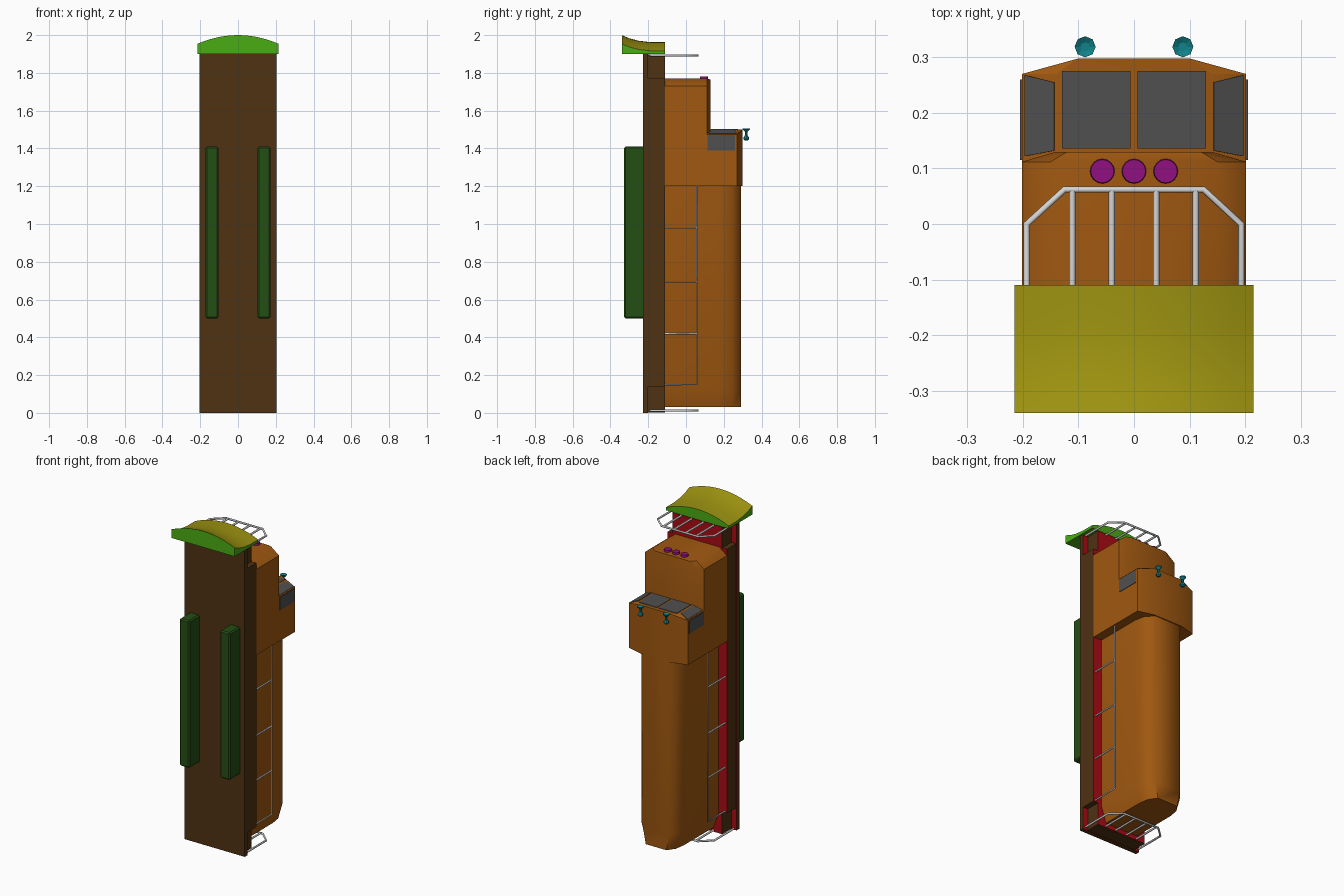
import bpy, bmesh, math
from mathutils import Vector

if "Cube" in bpy.data.objects:
    bpy.data.objects.remove(bpy.data.objects["Cube"])


def material(name, rgb):
    # rgb is 0-255 display colour, converted to linear
    col = [((c / 255 + 0.055) / 1.055) ** 2.4 if c > 10 else c / 255 / 12.92 for c in rgb] + [1]
    m = bpy.data.materials.new(name)
    m.use_nodes = True
    m.diffuse_color = col
    m.node_tree.nodes["Principled BSDF"].inputs["Base Color"].default_value = col
    return m


ORANGE = material("orange_paint", (160, 88, 16))
BROWN = material("dark_brown", (78, 50, 18))
RED = material("deck_red", (170, 12, 20))
TANK = material("dark_green", (36, 78, 20))
GREEN = material("bright_green", (74, 172, 20))
OLIVE = material("olive_yellow", (156, 146, 16))
TEAL = material("teal", (16, 130, 138))
PURPLE = material("purple", (145, 16, 128))
GLASS = material("grey_glass", (80, 80, 80))
RAIL = material("pale_rail", (212, 212, 212))


def finish(name, bm, mats, rule=None, smooth=None):
    bmesh.ops.remove_doubles(bm, verts=bm.verts, dist=1e-5)
    bmesh.ops.recalc_face_normals(bm, faces=bm.faces)
    for f in bm.faces:
        f.material_index = int(rule(f)) if rule else 0
    me = bpy.data.meshes.new(name)
    bm.to_mesh(me)
    bm.free()
    ob = bpy.data.objects.new(name, me)
    bpy.context.collection.objects.link(ob)
    for m in mats:
        me.materials.append(m)
    if smooth:
        bpy.ops.object.select_all(action='DESELECT')
        ob.select_set(True)
        bpy.context.view_layer.objects.active = ob
        bpy.ops.object.shade_smooth_by_angle(angle=math.radians(smooth))
    return ob


def loft(name, rings, mats, rule=None, smooth=None):
    """Skin a list of equal-length point rings and cap both ends."""
    bm = bmesh.new()
    vs = [[bm.verts.new(p) for p in r] for r in rings]
    n = len(vs[0])
    for a, b in zip(vs, vs[1:]):
        for i in range(n):
            j = (i + 1) % n
            bm.faces.new((a[i], a[j], b[j], b[i]))
    bm.faces.new(vs[0])
    bm.faces.new(vs[-1])
    return finish(name, bm, mats, rule, smooth)


def box(name, lo, hi, mats, rule=None, bevel=0):
    bm = bmesh.new()
    bmesh.ops.create_cube(bm, size=1)
    for v in bm.verts:
        v.co = [(a + b) / 2 + c * (b - a) for a, b, c in zip(lo, hi, v.co)]
    if bevel:
        bmesh.ops.bevel(bm, geom=bm.edges[:], offset=bevel, segments=1, affect='EDGES')
    return finish(name, bm, mats, rule)


def mirrored(half):
    return half + [(-x, v) for x, v in reversed(half)]


def tubes(name, paths, radius):
    cu = bpy.data.curves.new(name, 'CURVE')
    cu.dimensions = '3D'
    cu.bevel_depth = radius
    cu.bevel_resolution = 1
    cu.use_fill_caps = True
    for pts in paths:
        sp = cu.splines.new('POLY')
        sp.points.add(len(pts) - 1)
        for p, co in zip(sp.points, pts):
            p.co = (*co, 1)
    cu.materials.append(RAIL)
    ob = bpy.data.objects.new(name, cu)
    bpy.context.collection.objects.link(ob)
    bpy.ops.object.select_all(action='DESELECT')
    ob.select_set(True)
    bpy.context.view_layer.objects.active = ob
    bpy.ops.object.convert(target='MESH')


def pane(name, pts, direction):
    d = Vector(direction).normalized() * 0.003
    loft(name, [[Vector(p) - d for p in pts], [Vector(p) + d for p in pts]], [GLASS])


# Chassis: base plate, centre deck and side decks that leave corner step wells
red_top = lambda f: f.normal.y > 0.5
box("chassis_plate", (-.205, -.227, 0), (.205, -.2, 1.9), [BROWN, RED], red_top)
box("centre_deck", (-.17, -.2, 0.002), (.17, -.11, 1.898), [BROWN, RED], red_top)
box("side_deck", (-.203, -.2, .14), (.203, -.11, 1.77), [BROWN, RED], red_top)

# Underside tanks
for s, side in ((1, "left"), (-1, "right")):
    x0, x1 = sorted((s * .104, s * .172))
    box(side + "_tank", (x0, -.327, .5), (x1, -.22, 1.41), [TANK], bevel=.008)

# Long hood with a narrowed tail end
hood = mirrored([(.145, -.11), (.145, .18), (.132, .245), (.09, .292)])
loft("long_hood", [[(x * w, y, z) for x, y in hood] for z, w in ((.03, .78), (.13, 1), (1.25, 1))],
     [ORANGE], smooth=50)

# Cab with angled corners and a sloping roof edge
cab = mirrored([(.202, 1.2), (.202, 1.475), (.14, 1.5)])
roof = mirrored([(.1, 1.2), (.1, 1.5), (.1, 1.5)])
loft("cab", [[(x, y, z) for x, z in cab] for y in (-.11, .27)] + [[(x, .298, z) for x, z in roof]],
     [ORANGE], smooth=25)

# Short nose in front of the cab
nose = mirrored([(.202, 1.4), (.202, 1.73), (.15, 1.77)])
nose_top = mirrored([(.14, 1.4), (.14, 1.73), (.12, 1.765)])
loft("short_nose", [[(x, y, z) for x, z in nose] for y in (-.11, .112)]
     + [[(x, .13, z) for x, z in nose_top]], [ORANGE], smooth=40)

# Windows
for s, side in ((1, "left"), (-1, "right")):
    pane(side + "_windscreen", [(s * x, y, 1.5) for x, y in ((.006, .136), (.13, .136), (.13, .275), (.006, .275))],
         (0, 0, 1))
    pane(side + "_corner_window",
         [(s * .143, .132, 1.499), (s * .196, .122, 1.4775), (s * .196, .268, 1.4775), (s * .143, .255, 1.499)],
         (s * .38, 0, .92))
    pane(side + "_side_window", [(s * .202, y, z) for y, z in ((.115, 1.39), (.26, 1.39), (.26, 1.47), (.115, 1.47))],
         (s, 0, 0))

# Headlights
for i in (-1, 0, 1):
    bm = bmesh.new()
    bmesh.ops.create_cone(bm, cap_ends=True, segments=16, radius1=.023, radius2=.021, depth=.02)
    bmesh.ops.translate(bm, verts=bm.verts, vec=(i * .057, .095, 1.772))
    finish("headlight", bm, [PURPLE], smooth=30)

# Horns: eight-sided flared bells
profile = [(.008, 1.443), (.016, 1.45), (.014, 1.46), (.006, 1.47), (.006, 1.487), (.019, 1.5), (.019, 1.505), (.008, 1.499)]
for s, side in ((1, "left"), (-1, "right")):
    loft(side + "_horn", [[(s * .088 + r * math.cos(a * math.pi / 4), .319 + r * math.sin(a * math.pi / 4), z)
                           for a in range(8)] for r, z in profile], [TEAL])

# Arched plough: olive blade surface, green elsewhere
rings = []
for k in range(-6, 7):
    x = .215 * k / 6
    top = 2 - .046 * (k / 6) ** 2
    rings.append([(x, -.34, 1.9), (x, -.11, 1.9), (x, -.11, top - .037), (x, -.19, top - .037),
                  (x, -.25, top - .03), (x, -.3, top - .017), (x, -.34, top)])
loft("plough", rings, [GREEN, OLIVE], lambda f: f.normal.z > .3, smooth=40)

# End railings
half = [(.193, -.19), (.193, 0), (.125, .062)]
for name, z in (("front_railing", 1.893), ("rear_railing", .012)):
    paths = [[(x, y, z) for x, y in mirrored(half)]]
    paths += [[(x, -.115, z), (x, .062, z)] for x in (-.111, -.04, .04, .111)]
    tubes(name, paths, .006)

# Side railings
for s, side in ((1, "left"), (-1, "right")):
    x = s * .19
    paths = [[(x, -.115, .15), (x, .058, .15), (x, .058, 1.21)]]
    paths += [[(x, -.115, z), (x, .058, z)] for z in (.42, .695, .98)]
    tubes(side + "_side_railing", paths, .005)
